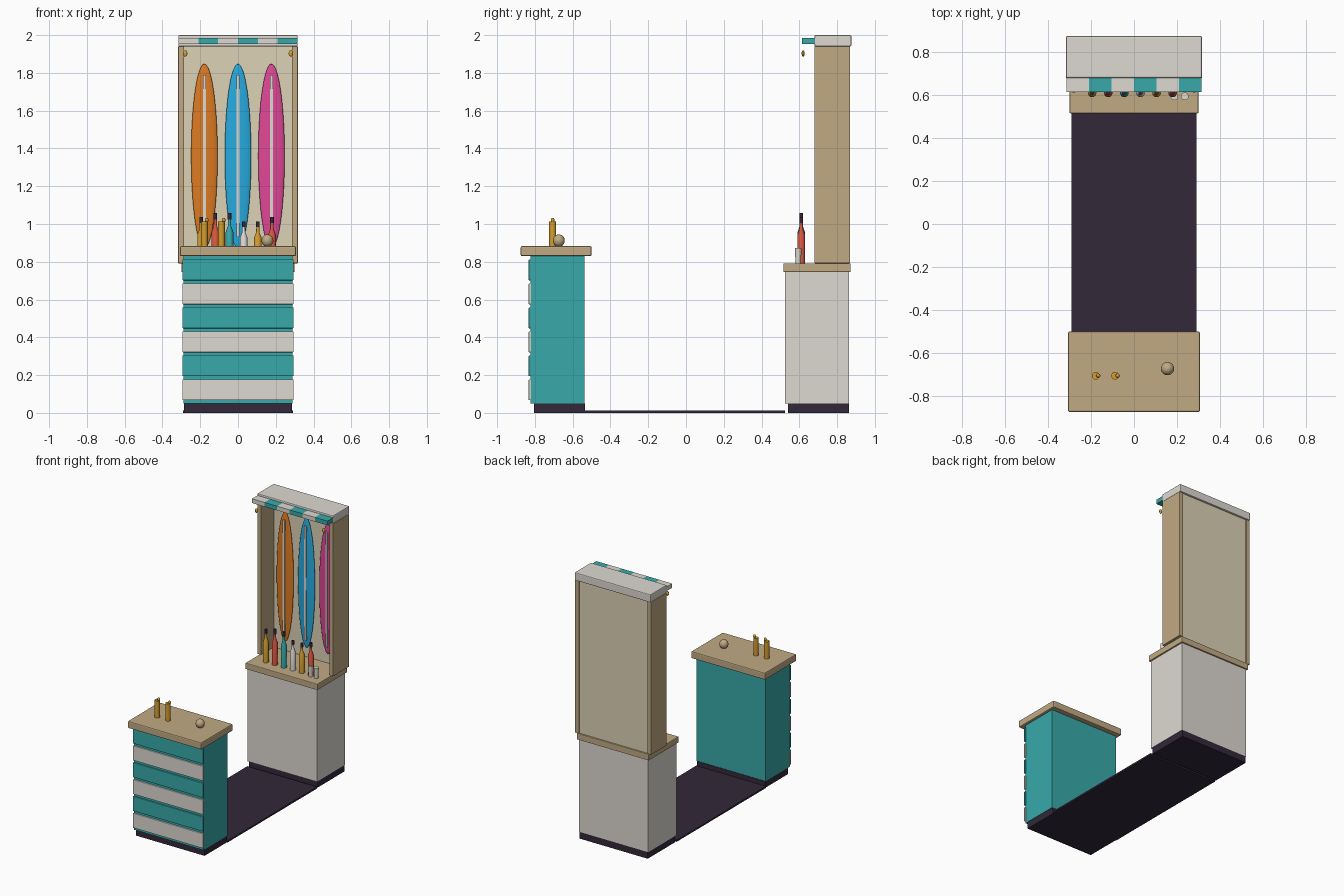
import bpy, bmesh, math

cube = bpy.data.objects.get("Cube")
if cube:
    bpy.data.objects.remove(cube, do_unlink=True)


def material(name, code):
    """Flat material from an sRGB hex code, converted to linear."""
    rgb = [int(code[i:i + 2], 16) / 255 for i in (0, 2, 4)]
    lin = [c / 12.92 if c < 0.04 else ((c + 0.055) / 1.055) ** 2.4 for c in rgb] + [1]
    m = bpy.data.materials.new(name)
    m.use_nodes = True
    m.diffuse_color = lin
    m.node_tree.nodes["Principled BSDF"].inputs["Base Color"].default_value = lin
    return m


TEAL = material("teal paint", "38aaaa")
WHITE = material("off white", "dedad2")
WOOD = material("tan wood", "c1aa84")
PANEL = material("pale beige", "dcd2b6")
DARK = material("dark plum", "33283a")
ORANGE = material("orange", "dd7b22")
BLUE = material("sky blue", "26abdf")
PINK = material("pink", "e04796")
GOLD = material("gold", "d59e2e")
RED = material("coral red", "dc5842")
smooth_parts = []


def make(name, bm, *mats):
    mesh = bpy.data.meshes.new(name)
    bm.to_mesh(mesh)
    bm.free()
    for m in mats:
        mesh.materials.append(m)
    obj = bpy.data.objects.new(name, mesh)
    bpy.context.collection.objects.link(obj)
    return obj


def box(name, x, y, z, mat, bevel=0):
    """Box from (min, max) pairs, with optional softened edges."""
    bm = bmesh.new()
    bmesh.ops.create_cube(bm, size=1)
    for v in bm.verts:
        v.co = [(a + b) / 2 + c * (b - a) for c, (a, b) in zip(v.co, (x, y, z))]
    obj = make(name, bm, mat)
    if bevel:
        mod = obj.modifiers.new("soft edges", "BEVEL")
        mod.width, mod.segments = bevel, 2
    return obj


def ellipsoid(name, centre, radii, mat, segments=24):
    bm = bmesh.new()
    bmesh.ops.create_uvsphere(bm, u_segments=segments, v_segments=segments // 2 + 4, radius=1)
    for v in bm.verts:
        v.co = [p + r * c for p, r, c in zip(centre, radii, v.co)]
    smooth_parts.append(make(name, bm, mat))


def lathe(name, centre, profile, mat, top_mat=None, top_from=9, sides=16):
    """Turn a (radius, height) profile; faces above top_from get top_mat."""
    bm = bmesh.new()
    rings = []
    for r, h in profile:
        turns = [2 * math.pi * i / sides for i in range(sides)]
        rings.append([bm.verts.new((centre[0] + r * math.cos(a),
                                    centre[1] + r * math.sin(a), centre[2] + h)) for a in turns])
    for low, high in zip(rings, rings[1:]):
        for i in range(sides):
            j = (i + 1) % sides
            bm.faces.new((low[i], low[j], high[j], high[i]))
    bm.faces.new(rings[0][::-1])
    bm.faces.new(rings[-1])
    for f in bm.faces:
        if f.calc_center_median().z - centre[2] > top_from:
            f.material_index = 1
    smooth_parts.append(make(name, bm, mat, top_mat or mat))


# Floor mat joining the two counters
box("floor_mat", (-0.29, 0.29), (-0.54, 0.525), (0, 0.013), DARK)

# Front counter with planked face
box("front_kick", (-0.285, 0.285), (-0.805, -0.535), (0, 0.05), DARK)
box("front_body", (-0.288, 0.288), (-0.823, -0.537), (0.05, 0.83), TEAL)
box("front_counter_top", (-0.307, 0.307), (-0.875, -0.5), (0.83, 0.883), WOOD, 0.007)
for i in range(6):
    z = 0.122 + i * 0.127
    box(f"front_plank_{i + 1}", (-0.294, 0.294), (-0.833, -0.82), (z - 0.055, z + 0.055),
        TEAL if i % 2 else WHITE, 0.003)

# Back counter
box("back_kick", (-0.285, 0.285), (0.54, 0.862), (0, 0.05), DARK)
box("back_body", (-0.289, 0.289), (0.525, 0.862), (0.05, 0.745), WHITE)
box("back_counter_top", (-0.3, 0.3), (0.515, 0.872), (0.745, 0.792), WOOD, 0.005)

# Display cabinet
box("cabinet_back", (-0.287, 0.287), (0.835, 0.86), (0.792, 1.94), PANEL)
for side, s in (("right", -1), ("left", 1)):
    box(f"cabinet_side_{side}", sorted((s * 0.285, s * 0.317)), (0.68, 0.868),
        (0.792, 1.94), WOOD, 0.003)
    ellipsoid(f"hanging_lamp_{side}", (s * 0.28, 0.62, 1.903), (0.012, 0.008, 0.017), GOLD, 12)
box("cabinet_roof", (-0.316, 0.316), (0.68, 0.875), (1.94, 2), WHITE, 0.006)
for i in range(6):
    x = -0.315 + i * 0.105
    box(f"awning_strip_{i + 1}", (x, x + 0.105), (0.615, 0.682), (1.953, 1.985),
        TEAL if i % 2 else WHITE)

# Surfboards with centre stringers
for name, x, mat in (("orange", -0.178, ORANGE), ("blue", 0, BLUE), ("pink", 0.177, PINK)):
    ellipsoid(f"{name}_surfboard", (x, 0.815, 1.36), (0.07, 0.015, 0.488), mat, 32)
    box(f"{name}_board_stripe", (x - 0.008, x + 0.008), (0.797, 0.815), (0.93, 1.79), WHITE)

# Bottles on the back counter
heights = (0.245, 0.266, 0.266, 0.22, 0.22, 0.245)
for i, (h, mat) in enumerate(zip(heights, (GOLD, RED, TEAL, WHITE, GOLD, RED))):
    shape = [(0.02, 0), (0.02, 0.62), (0.009, 0.74), (0.008, 0.87), (0.01, 0.87), (0.01, 1)]
    lathe(f"bottle_{i + 1}", (-0.195 + i * 0.075, 0.61, 0.792),
          [(r, k * h) for r, k in shape], mat, DARK, 0.865 * h)

# Small glasses
for i, x in enumerate((0.188, 0.236)):
    lathe(f"glass_{i + 1}", (x, 0.594, 0.792), [(0.014, 0), (0.018, 0.08)], WHITE)

# Drinks with garnish, and a coconut on the front counter
for i, x in enumerate((-0.178, -0.088)):
    lathe(f"tall_drink_{i + 1}", (x, -0.706, 0.883), [(0.018, 0), (0.018, 0.13)], GOLD)
    ellipsoid(f"garnish_{i + 1}", (x + 0.012, -0.706, 1.02), (0.01, 0.01, 0.013), GOLD, 12)
ellipsoid("coconut", (0.156, -0.673, 0.912), (0.031, 0.031, 0.033), WOOD, 20)

# Smooth shading on the rounded parts
bpy.ops.object.select_all(action='DESELECT')
for obj in smooth_parts:
    obj.select_set(True)
bpy.context.view_layer.objects.active = smooth_parts[0]
bpy.ops.object.shade_smooth_by_angle(angle=math.radians(35))
